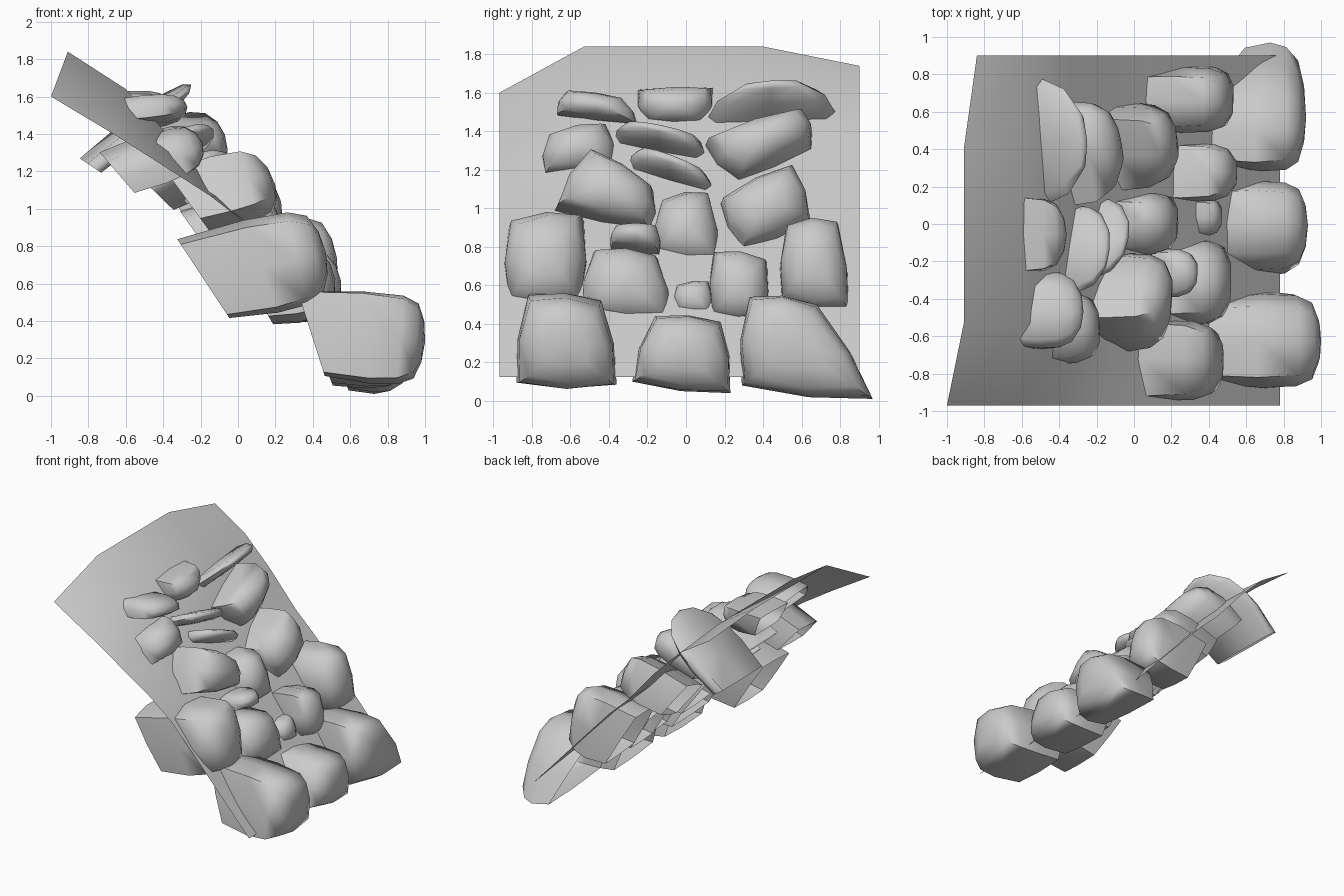
import bpy, bmesh, math
from mathutils import Vector

if "Cube" in bpy.data.objects:
    bpy.data.objects.remove(bpy.data.objects["Cube"])


def finish(name, bm, angle):
    bmesh.ops.recalc_face_normals(bm, faces=bm.faces)
    mesh = bpy.data.meshes.new(name)
    bm.to_mesh(mesh)
    bm.free()
    ob = bpy.data.objects.new(name, mesh)
    bpy.context.collection.objects.link(ob)
    bpy.ops.object.select_all(action='DESELECT')
    ob.select_set(True)
    bpy.context.view_layer.objects.active = ob
    bpy.ops.object.shade_smooth_by_angle(angle=math.radians(angle))
    return ob


def stone(name, front_x, tilt, depth, dome, corners):
    """Open-backed stone: four (y, z) corners, rounded and swept along a tilted axis."""
    t = math.radians(tilt)
    axis = Vector((math.cos(t), 0, math.sin(t)))
    up = Vector((-math.sin(t), 0, math.cos(t)))
    pts = [Vector(c) for c in corners]
    mid = sum(pts, Vector((0, 0))) / 4
    outline = []
    for i, p in enumerate(pts):
        q = pts[(i + 1) % 4]
        edge = (p + q) / 2
        outline += [p, edge + (edge - mid) * 0.11]
    half = (max(p.y for p in pts) - min(p.y for p in pts)) / 2
    cx = front_x - max(dome * math.cos(t), half * math.tan(t))
    centre = Vector((cx, mid.x, mid.y))
    bm = bmesh.new()
    rings = []
    # each ring: distance along axis, edge scale, corner scale, slant of the ring
    for along, edge_size, corner_size, slant in (
            (-depth, 0.9, 0.93, 0.4), (-0.45 * depth, 1.0, 1.0, 0.15),
            (-0.1 * depth, 0.97, 0.94, 0), (0.4 * dome, 0.82, 0.76, 0),
            (0.85 * dome, 0.45, 0.42, 0)):
        ring = []
        for k, p in enumerate(outline):
            off = (p - mid) * (edge_size if k % 2 else corner_size)
            ring.append(bm.verts.new(centre + axis * (along - slant * off.y)
                                     + Vector((0, off.x, 0)) + up * (off.y / math.cos(t))))
        rings.append(ring)
    for a, b in zip(rings, rings[1:]):
        for i in range(8):
            j = (i + 1) % 8
            bm.faces.new((a[i], a[j], b[j], b[i]))
    tip = bm.verts.new(centre + axis * dome)
    for i in range(8):
        bm.faces.new((rings[-1][i], rings[-1][(i + 1) % 8], tip))
    finish(name, bm, 65)


# Sloping ground sheet: four (x, z) profiles placed along y
foot = [(0.07, 0.9), (0.42, 0.52), (0.78, 0.125)]
crown = [(-0.91, 1.84), (-0.6, 1.64), (-0.35, 1.37), (-0.1, 1.06)]
profiles = {
    -0.97: [(-1.0, 1.6), (-0.65, 1.39), (-0.4, 1.23), (-0.15, 1.07)],
    -0.53: crown,
    0.4: crown,
    0.9: [(-0.84, 1.74), (-0.57, 1.57), (-0.34, 1.34), (-0.1, 1.06)],
}
bm = bmesh.new()
cols = [[bm.verts.new((x, y, z)) for x, z in prof + foot] for y, prof in profiles.items()]
for a, b in zip(cols, cols[1:]):
    for i in range(len(a) - 1):
        bm.faces.new((a[i], a[i + 1], b[i + 1], b[i]))
finish("ground_sheet", bm, 60)

# Bottom course
stone("base_stone_left", 1.0, -4, 0.53, 0.08, [(-.88, .08), (-.36, .07), (-.44, .5), (-.82, .53)])
stone("base_stone_middle", 0.93, 0, 0.42, 0.08, [(-.28, .1), (.23, .04), (.18, .41), (-.16, .44)])
stone("base_stone_right", 0.92, 0, 0.36, 0.07, [(.29, .08), (.97, .01), (.68, .5), (.33, .54)])

# Second course
stone("second_stone_a", 0.47, 12, 0.57, 0.1, [(-.93, .52), (-.54, .51), (-.53, .99), (-.92, .96)])
stone("second_stone_b", 0.52, 9, 0.34, 0.1, [(-.55, .46), (-.07, .41), (-.15, .77), (-.48, .8)])
stone("second_stone_c", 0.47, 10, 0.25, 0.05, [(-.06, .47), (.14, .44), (.12, .63), (-.05, .61)])
stone("second_stone_d", 0.55, 10, 0.34, 0.09, [(.13, .45), (.41, .42), (.42, .75), (.14, .79)])
stone("second_stone_e", 0.53, 8, 0.42, 0.09, [(.49, .53), (.85, .47), (.79, .95), (.52, .93)])

# Third course
stone("third_stone_a", 0.2, 15, 0.36, 0.1, [(-.68, 1.03), (-.19, .91), (-.17, 1.13), (-.5, 1.33)])
stone("third_stone_b", 0.34, 18, 0.25, 0.08, [(-.39, .82), (-.14, .79), (-.15, .92), (-.37, .92)])
stone("third_stone_c", 0.23, 14, 0.34, 0.1, [(-.17, .77), (.18, .71), (.12, 1.1), (-.13, 1.06)])
stone("third_stone_d", 0.23, 14, 0.4, 0.1, [(.29, .79), (.65, .95), (.56, 1.25), (.18, 1.07)])

# Fourth course
stone("fourth_stone_a", -0.19, 20, 0.38, 0.1, [(-.74, 1.19), (-.36, 1.22), (-.41, 1.46), (-.72, 1.4)])
stone("fourth_stone_b", -0.03, 26, 0.32, 0.12, [(-.28, 1.24), (.11, 1.11), (.12, 1.18), (-.26, 1.32)])
stone("fourth_stone_c", -0.13, 26, 0.34, 0.12, [(-.35, 1.38), (.06, 1.29), (.09, 1.36), (-.34, 1.45)])
stone("fourth_stone_d", -0.07, 20, 0.36, 0.1, [(.27, 1.17), (.65, 1.36), (.61, 1.54), (.1, 1.38)])

# Top course
stone("top_stone_left", -0.27, 6, 0.28, 0.1, [(-.67, 1.5), (-.25, 1.44), (-.33, 1.58), (-.62, 1.62)])
stone("top_stone_middle", -0.36, 2, 0.28, 0.09, [(-.22, 1.45), (.1, 1.44), (.14, 1.63), (-.25, 1.62)])
stone("top_stone_right", -0.25, 39, 0.45, 0.24, [(.13, 1.46), (.75, 1.49), (.75, 1.57), (.14, 1.53)])
